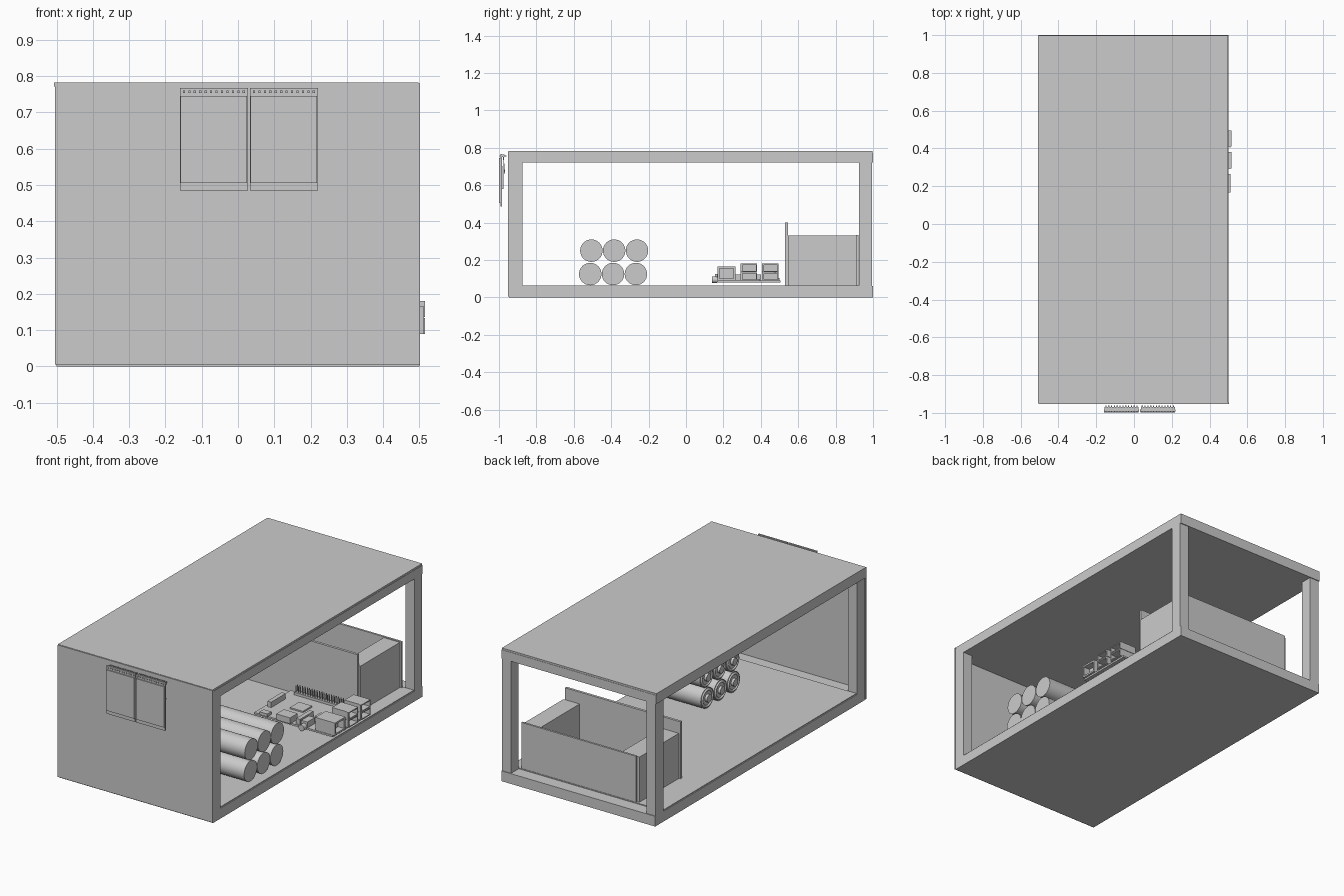
import bpy
import math

if "Cube" in bpy.data.objects:
    bpy.data.objects.remove(bpy.data.objects["Cube"], do_unlink=True)

# Single plain grey
grey = bpy.data.materials.new("plain_grey")
grey.use_nodes = True
COLOUR = (0.6, 0.6, 0.6, 1)
grey.diffuse_color = COLOUR
grey.node_tree.nodes["Principled BSDF"].inputs["Base Color"].default_value = COLOUR


def box(name, xs, ys, zs, tilt=0):
    """Box given by its (min, max) span on each axis."""
    spans = (xs, ys, zs)
    bpy.ops.mesh.primitive_cube_add(size=1, location=[sum(s) / 2 for s in spans])
    ob = bpy.context.object
    ob.name = name
    ob.scale = [s[1] - s[0] for s in spans]
    ob.rotation_euler.x = tilt
    ob.data.materials.append(grey)
    return ob


def rod(name, centre, radius, length, axis="X", sides=32):
    bpy.ops.mesh.primitive_cylinder_add(vertices=sides, radius=radius, depth=length, location=centre)
    ob = bpy.context.object
    ob.name = name
    if axis == "X":
        ob.rotation_euler.y = math.pi / 2
    elif axis == "Y":
        ob.rotation_euler.x = math.pi / 2
    ob.data.materials.append(grey)
    bpy.ops.object.shade_smooth_by_angle()
    return ob


# Enclosure: base, roof, front sheet and four posts
FLOOR = 0.065
box("base_slab", (-0.5, 0.5), (-0.945, 1), (0, 0.06))
box("floor_sheet", (-0.495, 0.495), (-0.875, 0.925), (0.06, FLOOR))
box("roof_slab", (-0.505, 0.5), (-0.945, 1), (0.72, 0.772))
box("roof_sheet", (-0.507, 0.498), (-0.948, 0.998), (0.772, 0.782))
box("front_sheet", (-0.505, 0.502), (-0.952, -0.945), (0.005, 0.78))
for side in (-1, 1):
    xs = sorted((side * 0.44, side * 0.5))
    box("front_post", xs, (-0.945, -0.875), (0.06, 0.72))
    box("back_post", xs, (0.925, 0.995), (0.06, 0.72))

# Rear tray with a tall front board and a block at each end
box("tray_front_board", (-0.345, 0.405), (0.53, 0.545), (FLOOR, 0.4))
box("tray_back_board", (-0.32, 0.425), (0.91, 0.922), (FLOOR, 0.335))
box("tray_right_block", (0.31, 0.415), (0.545, 0.91), (FLOOR, 0.33))
box("tray_left_block", (-0.335, -0.22), (0.545, 0.91), (FLOOR, 0.33))

# Six battery cells in two layers
for layer, z in enumerate((0.125, 0.25)):
    for i in range(3):
        y = -0.512 + 0.122 * i + 0.006 * layer
        rod("battery_cell", (0.245, y, z), 0.06, 0.39)
        bpy.ops.mesh.primitive_torus_add(
            major_radius=0.048, minor_radius=0.007, major_segments=32, minor_segments=8,
            location=(0.05, y, z), rotation=(0, math.pi / 2, 0))
        rim = bpy.context.object
        rim.name = "battery_rim"
        rim.data.materials.append(grey)
        bpy.ops.object.shade_smooth()
        rod("battery_button", (0.045, y, z), 0.022, 0.02, sides=20)

# Single board computer
TOP = 0.09
box("circuit_board", (-0.01, 0.5), (0.165, 0.505), (0.08, TOP))
box("processor", (0.12, 0.205), (0.31, 0.395), (TOP, 0.098))
box("small_chip", (0.29, 0.345), (0.3, 0.355), (TOP, 0.097))
box("display_connector", (0.005, 0.03), (0.265, 0.4), (TOP, 0.122))
box("camera_connector", (0.255, 0.28), (0.175, 0.3), (TOP, 0.122))
box("video_port", (0.14, 0.23), (0.155, 0.225), (TOP, 0.125))
box("power_port", (0.03, 0.08), (0.157, 0.195), (TOP, 0.107))
box("audio_body", (0.295, 0.335), (0.165, 0.235), (TOP, 0.125))
rod("audio_barrel", (0.315, 0.152, 0.095), 0.018, 0.028, "Y", 16)


def port(name, ys, zs, x_back, x_front, wall):
    """Open fronted socket: rear body plus four walls around the mouth."""
    mouth = x_front - 0.04
    box(name + "_body", (x_back, mouth), ys, zs)
    for y in (ys[0], ys[1] - wall):
        box(name + "_side", (mouth, x_front), (y, y + wall), zs)
    for z in (zs[0], zs[1] - wall):
        box(name + "_lip", (mouth, x_front), (ys[0] + wall, ys[1] - wall), (z, z + wall))


port("network_port", (0.168, 0.265), (TOP, 0.165), 0.385, 0.512, 0.01)
for y in (0.295, 0.41):
    for z in (TOP, 0.136):
        port("data_port", (y, y + 0.085), (z, z + 0.044), 0.405, 0.515, 0.006)
    box("data_port_flange", (0.505, 0.512), (y - 0.004, y), (TOP, 0.18))

# Double row pin header
box("header_base", (0.035, 0.35), (0.468, 0.5), (TOP, 0.105))
for i in range(20):
    for y in (0.476, 0.492):
        x = 0.043 + i * 0.0157
        box("header_pin", (x - 0.002, x + 0.002), (y - 0.002, y + 0.002), (0.105, 0.142))

# Two panels on the front with back pins along the top
for x0 in (-0.16, 0.033):
    x1 = x0 + 0.187
    box("panel_board", (x0, x1), (-0.993, -0.983), (0.485, 0.768))
    box("panel_face", (x0 + 0.002, x1 - 0.002), (-0.999, -0.993), (0.506, 0.745))
    box("panel_back_module", (x0 + 0.03, x1 - 0.03), (-0.983, -0.976), (0.58, 0.7))
    box("pin_strip", (x0 + 0.004, x1 - 0.004), (-0.983, -0.97), (0.75, 0.764))
    for i in range(12):
        x = x0 + 0.011 + i * 0.015
        box("panel_pin", (x - 0.003, x + 0.003), (-0.998, -0.96), (0.754, 0.76))
        box("bent_pin", (x - 0.002, x + 0.002), (-0.975, -0.971), (0.66, 0.755), 0.08)
